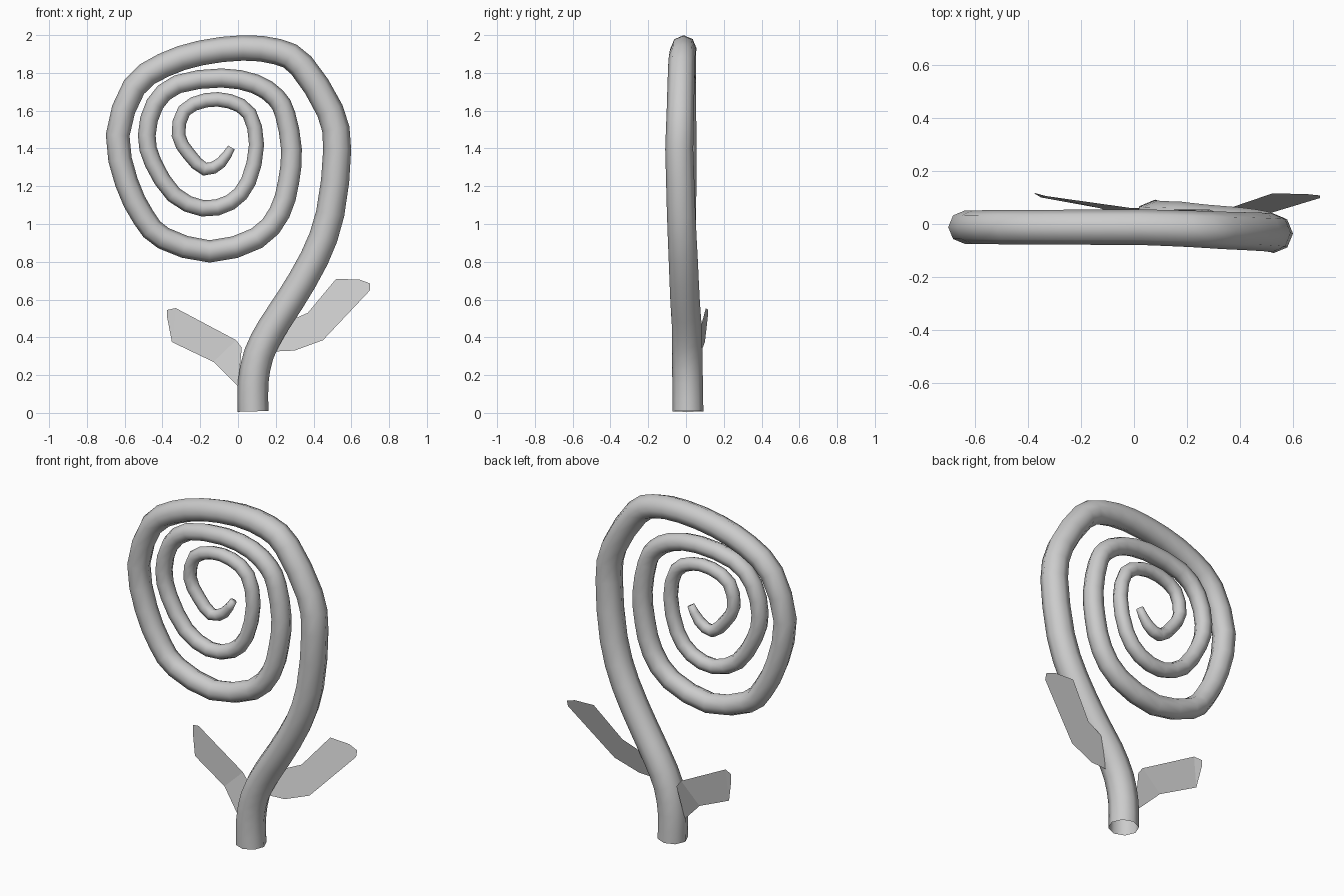
import bpy, bmesh, math
from mathutils import Vector

if "Cube" in bpy.data.objects:
    bpy.data.objects.remove(bpy.data.objects["Cube"])

# Centre line (x, z) from the foot of the stem into the spiral
PATH = [(.08, .008), (.08, .16), (.11, .31), (.18, .45), (.275, .595), (.405, .82),
        (.488, 1.055), (.525, 1.395), (.487, 1.6), (.335, 1.84), (.21, 1.912), (.025, 1.932),
        (-.2, 1.905), (-.395, 1.84), (-.55, 1.725), (-.637, 1.47), (-.59, 1.22), (-.5, 1.035),
        (-.395, .925), (-.15, .855), (.10, .925), (.22, 1.06), (.268, 1.225),
        (.283, 1.395), (.25, 1.58), (.2, 1.67), (.09, 1.742), (-.087, 1.773), (-.32, 1.74),
        (-.44, 1.635), (-.483, 1.47), (-.45, 1.325), (-.34, 1.155), (-.187, 1.083),
        (-.04, 1.115), (.055, 1.225), (.098, 1.42), (.06, 1.585), (-.045, 1.65),
        (-.17, 1.655), (-.285, 1.6), (-.315, 1.47), (-.26, 1.37), (-.175, 1.29),
        (-.09, 1.325), (-.035, 1.405)]
# Depth and thickness keys: (path index, value)
DEPTH = [(0, .01), (3, .005), (5, -.015), (7, -.036), (11, -.012), (15, -.012), (23, 0), (45, .005)]
RADIUS = [(0, .082), (5, .077), (7, .074), (11, .067), (15, .063), (19, .059), (23, .055),
          (30, .047), (36, .04), (43, .035), (44, .03), (45, .02)]
SIDES, STEPS = 8, 2


def key(keys, t):
    for (a, va), (b, vb) in zip(keys, keys[1:]):
        if t <= b:
            return va + (vb - va) * (t - a) / (b - a)
    return keys[-1][1]


def spline(t):
    i = min(int(t), len(PATH) - 2)
    f = t - i
    p = [Vector(PATH[max(0, min(len(PATH) - 1, i + k))]) for k in (-1, 0, 1, 2)]
    return 0.5 * (2 * p[1] + (p[2] - p[0]) * f + (2 * p[0] - 5 * p[1] + 4 * p[2] - p[3]) * f ** 2
                  + (3 * p[1] - p[0] - 3 * p[2] + p[3]) * f ** 3)


def finish(name, bm, smooth):
    bmesh.ops.recalc_face_normals(bm, faces=bm.faces[:])
    mesh = bpy.data.meshes.new(name)
    for f in bm.faces:
        f.smooth = smooth
    bm.to_mesh(mesh)
    bm.free()
    ob = bpy.data.objects.new(name, mesh)
    bpy.context.collection.objects.link(ob)
    return ob


# Tapering spiral stem, open at the foot
bm = bmesh.new()
count = (len(PATH) - 1) * STEPS + 1
pts = [spline(i / STEPS) for i in range(count)]
rings = []
for i, p in enumerate(pts):
    d = (pts[min(i + 1, count - 1)] - pts[max(i - 1, 0)]).normalized()
    c = Vector((p.x, key(DEPTH, i / STEPS), p.y))
    n, r = Vector((d.y, 0, -d.x)), key(RADIUS, i / STEPS)
    rings.append([bm.verts.new(c + r * (n * math.cos(a) + Vector((0, math.sin(a), 0))))
                  for a in (2 * math.pi * k / SIDES for k in range(SIDES))])
for a, b in zip(rings, rings[1:]):
    for k in range(SIDES):
        m = (k + 1) % SIDES
        bm.faces.new((a[k], a[m], b[m], b[k]))
bm.faces.new(rings[-1])
finish("spiral_stem", bm, True)


# Thin leaves as strips of (lower edge, upper edge) pairs
def leaf(name, pairs):
    bm = bmesh.new()
    rows = [[bm.verts.new(v) for v in pair] for pair in pairs]
    for a, b in zip(rows, rows[1:]):
        bm.faces.new((a[0], b[0], b[1], a[1]))
    finish(name, bm, False)


leaf("left_leaf", [((.0, .01, .14), (.02, .06, .345)),
                   ((-.13, .06, .27), (-.01, .06, .385)),
                   ((-.35, .1, .375), (-.33, .105, .555)),
                   ((-.375, .115, .505), (-.375, .117, .545))])

right = [((.19, .325), (.22, .44)), ((.3, .33), (.28, .49)), ((.45, .385), (.37, .53)),
         ((.7, .65), (.52, .71)), ((.7, .685), (.645, .705))]
leaf("right_leaf", [[(x, .005 + .285 * (z - .325), z) for x, z in pair] for pair in right])
